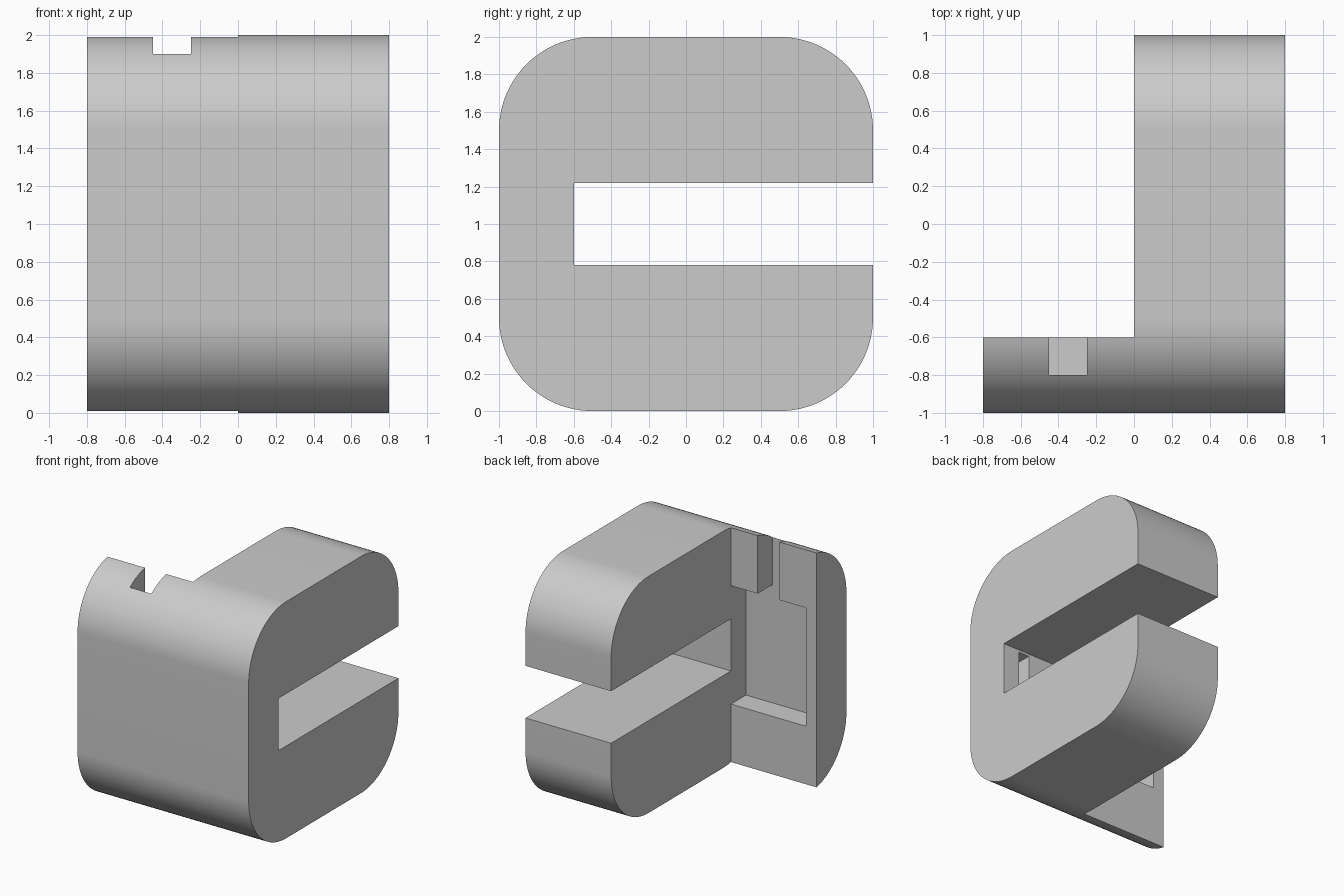
import bpy
import bmesh
from math import cos, sin, pi
from mathutils import Vector

if "Cube" in bpy.data.objects:
    bpy.data.objects.remove(bpy.data.objects["Cube"], do_unlink=True)

grey = bpy.data.materials.new("light grey")
grey.use_nodes = True
grey.diffuse_color = (0.6, 0.6, 0.6, 1)
grey.node_tree.nodes["Principled BSDF"].inputs["Base Color"].default_value = (0.6, 0.6, 0.6, 1)


def mesh_object(name, bm):
    bmesh.ops.recalc_face_normals(bm, faces=bm.faces)
    mesh = bpy.data.meshes.new(name)
    bm.to_mesh(mesh)
    bm.free()
    obj = bpy.data.objects.new(name, mesh)
    bpy.context.collection.objects.link(obj)
    return obj


def rounded_block(name, x0, x1, half, radius, steps):
    """Rounded square in the yz plane, extruded along x."""
    bm = bmesh.new()
    verts = []
    inner = half - radius
    for corner, (sy, sz) in enumerate([(1, 1), (-1, 1), (-1, -1), (1, -1)]):
        for i in range(steps + 1):
            a = (corner + i / steps) * pi / 2
            verts.append(bm.verts.new((x0, sy * inner + radius * cos(a),
                                       half + sz * inner + radius * sin(a))))
    face = bm.faces.new(verts)
    out = bmesh.ops.extrude_face_region(bm, geom=[face], use_keep_orig=True)
    moved = [g for g in out["geom"] if isinstance(g, bmesh.types.BMVert)]
    bmesh.ops.translate(bm, verts=moved, vec=(x1 - x0, 0, 0))
    return mesh_object(name, bm)


def box(name, low, high):
    low, high = Vector(low), Vector(high)
    bm = bmesh.new()
    bmesh.ops.create_cube(bm, size=1)
    bmesh.ops.scale(bm, vec=high - low, verts=bm.verts)
    bmesh.ops.translate(bm, vec=(low + high) / 2, verts=bm.verts)
    return mesh_object(name, bm)


def cut(target, name, low, high):
    cutter = box(name, low, high)
    cutter.hide_render = True
    mod = target.modifiers.new(name, "BOOLEAN")
    mod.operation = "DIFFERENCE"
    mod.solver = "EXACT"
    mod.object = cutter
    bpy.ops.object.modifier_apply(modifier=mod.name)
    bpy.data.objects.remove(cutter, do_unlink=True)


body = rounded_block("clamp_body", -0.8, 0.8, 1, 0.5, 24)
bpy.context.view_layer.objects.active = body
body.select_set(True)

# Space behind the thin front plate, and the slot between the two arms
cut(body, "plate_clearance", (-1, -0.6, -0.2), (0, 1.2, 2.2))
cut(body, "arm_slot", (-0.2, -0.6, 0.78), (1, 1.2, 1.22))
# Recess in the back of the plate, with a channel up through its top edge
cut(body, "plate_recess", (-0.7, -0.8, 0.5), (0, -0.5, 1.5))
cut(body, "plate_channel", (-0.45, -0.8, 1.4), (-0.25, -0.5, 2.2))
# Small socket in the end wall of the slot
cut(body, "slot_socket", (0.55, -0.8, 0.8), (0.65, -0.5, 1.2))

body.data.materials.clear()
body.data.materials.append(grey)
for poly in body.data.polygons:
    poly.material_index = 0
bpy.ops.object.shade_smooth_by_angle(angle=pi / 6)
